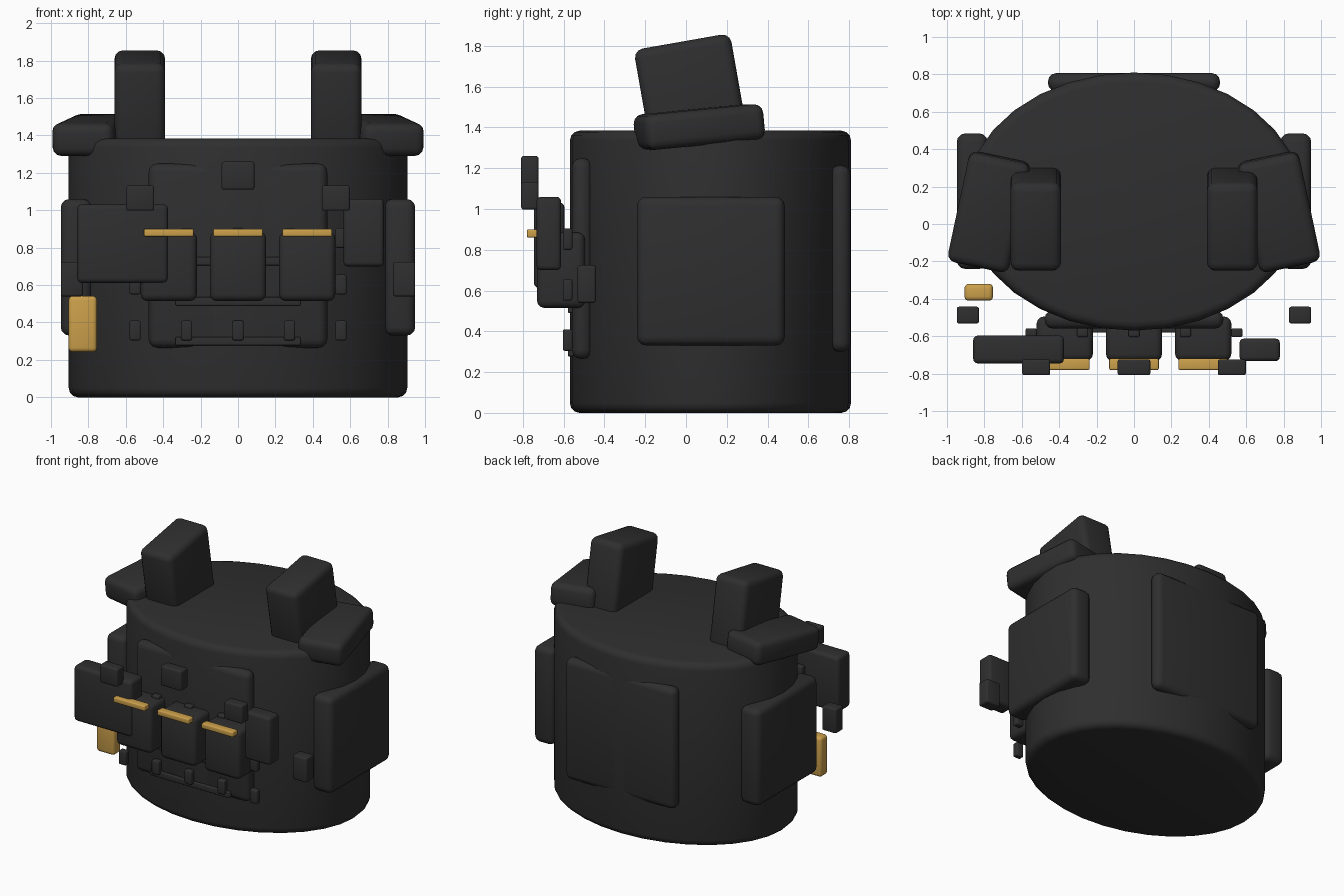
import bpy, math

if "Cube" in bpy.data.objects:
    bpy.data.objects.remove(bpy.data.objects["Cube"], do_unlink=True)


def material(name, color):
    m = bpy.data.materials.new(name)
    m.use_nodes = True
    m.diffuse_color = (*color, 1)
    m.node_tree.nodes["Principled BSDF"].inputs["Base Color"].default_value = (*color, 1)
    return m


BLACK = material("black_fabric", (0.028, 0.028, 0.028))
GOLD = material("gold_trim", (0.6, 0.35, 0.07))


def finish(ob, name, mat, bevel):
    """Name, colour, round the edges and smooth the current object."""
    ob.name = name
    ob.data.materials.append(mat)
    bpy.ops.object.transform_apply(location=False, rotation=False, scale=True)
    mod = ob.modifiers.new("rounded_edges", "BEVEL")
    mod.width = bevel
    mod.segments = 3
    mod.limit_method = "ANGLE"
    mod.angle_limit = math.radians(40)
    bpy.ops.object.modifier_apply(modifier=mod.name)
    bpy.ops.object.shade_smooth_by_angle(angle=math.radians(35))
    return ob


def box(name, center, size, bevel=0.02, mat=BLACK, tilt=0, turn=0):
    bpy.ops.mesh.primitive_cube_add(
        size=1, location=center, rotation=(math.radians(tilt), 0, math.radians(turn)))
    ob = bpy.context.object
    ob.scale = size
    return finish(ob, name, mat, bevel)


# Oval torso
bpy.ops.mesh.primitive_cylinder_add(vertices=32, radius=1, depth=1, location=(0, 0.12, 0.692))
bpy.context.object.scale = (0.905, 0.69, 1.385)
finish(bpy.context.object, "torso", BLACK, 0.05)

# Front and back panels
box("front_panel", (0, -0.51, 0.757), (0.955, 0.1, 0.985), 0.045)
box("back_panel", (0, 0.757, 0.757), (0.92, 0.1, 0.915), 0.045)

# Mirrored side panels, shoulder pads, straps and side clips
for side, s in (("left", 1), ("right", -1)):
    box(side + "_side_panel", (s * 0.865, 0.122, 0.695), (0.165, 0.725, 0.73), 0.045)
    box(side + "_shoulder_pad", (s * 0.775, 0.065, 1.402), (0.335, 0.6, 0.175),
        0.045, tilt=5.5, turn=s * 12)
    box(side + "_shoulder_strap", (s * 0.525, 0.025, 1.56), (0.27, 0.48, 0.53), 0.045, tilt=10)
    box(side + "_side_clip", (s * 0.888, -0.487, 0.632), (0.118, 0.09, 0.185), 0.012)
    box(side + "_front_buckle", (s * 0.523, -0.766, 1.065), (0.15, 0.085, 0.135), 0.012)
box("center_buckle", (0, -0.766, 1.185), (0.175, 0.085, 0.15), 0.012)

# Magazine pouches with gold flaps
for i, x in enumerate((-0.37, 0, 0.37), 1):
    box(f"pouch_{i}", (x, -0.613, 0.7), (0.3, 0.235, 0.37), 0.035)
    box(f"pouch_flap_{i}", (x, -0.75, 0.88), (0.265, 0.06, 0.04), 0.008, GOLD)

# Rows of webbing with five loops each
for row, z in enumerate((0.3, 0.513, 0.728), 1):
    box(f"webbing_{row}", (0, -0.565, z), (0.67, 0.03, 0.045), 0.006)
for row, z in enumerate((0.357, 0.603, 0.852), 1):
    for col in range(-2, 3):
        box(f"loop_{row}_{col + 3}", (col * 0.275, -0.581, z), (0.06, 0.047, 0.105), 0.01)

# Utility boxes and the gold canister
box("utility_pouch", (-0.617, -0.671, 0.822), (0.485, 0.15, 0.42), 0.025)
box("radio_pouch", (0.672, -0.673, 0.88), (0.215, 0.12, 0.36), 0.022)
box("gold_canister", (-0.83, -0.365, 0.392), (0.152, 0.09, 0.3), 0.022, GOLD)
